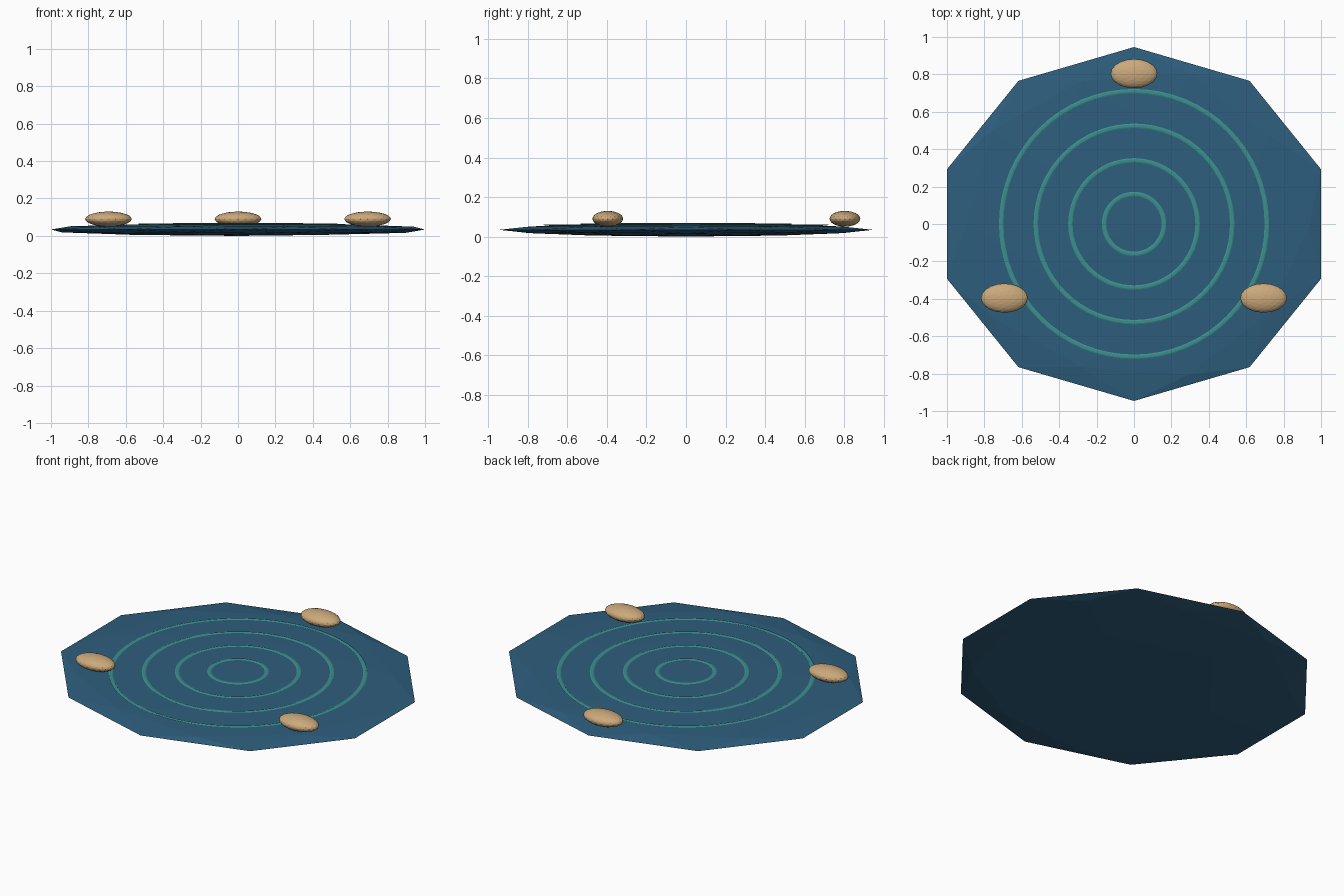
import bpy
import math

cube = bpy.data.objects.get("Cube")
if cube:
    bpy.data.objects.remove(cube, do_unlink=True)


def material(name, rgb):
    mat = bpy.data.materials.new(name)
    mat.use_nodes = True
    colour = (*rgb, 1.0)
    mat.diffuse_color = colour
    mat.node_tree.nodes["Principled BSDF"].inputs["Base Color"].default_value = colour
    return mat


water_blue = material("water_blue", (0.027, 0.112, 0.205))
ripple_teal = material("ripple_teal", (0.045, 0.28, 0.27))
stone_tan = material("stone_tan", (0.60, 0.40, 0.20))


def finish(name, mat, scale):
    obj = bpy.context.object
    obj.name = name
    obj.scale = scale
    obj.data.materials.append(mat)
    bpy.ops.object.transform_apply(location=False, rotation=False, scale=True)
    return obj


def ellipsoid(name, location, scale, mat, detail):
    bpy.ops.mesh.primitive_ico_sphere_add(subdivisions=detail, radius=1, location=location)
    return finish(name, mat, scale)


# Pool: a very flat faceted lens with a ten-sided rim
WIDTH, DEPTH, HALF = 1.0515, 0.946, 0.034
ellipsoid("pool", (0, 0, HALF), (WIDTH, DEPTH, HALF), water_blue, 2)

# Ripples: flattened rings resting on the water
for i, radius in enumerate((0.16, 0.34, 0.525, 0.71)):
    surface = HALF + HALF * math.sqrt(1 - (radius / WIDTH) ** 2)
    bpy.ops.mesh.primitive_torus_add(
        major_segments=64, minor_segments=6, major_radius=radius,
        minor_radius=0.012, location=(0, 0, surface))
    finish(f"ripple_{i + 1}", ripple_teal, (1, 1, 0.2))

# Stones: three flattened pebbles evenly spaced around the edge
for i in range(3):
    angle = math.radians(90 + 120 * i)
    spot = (0.8 * math.cos(angle), 0.8 * math.sin(angle) + 0.004, 0.09)
    ellipsoid(f"stone_{i + 1}", spot, (0.125, 0.078, 0.04), stone_tan, 3)
